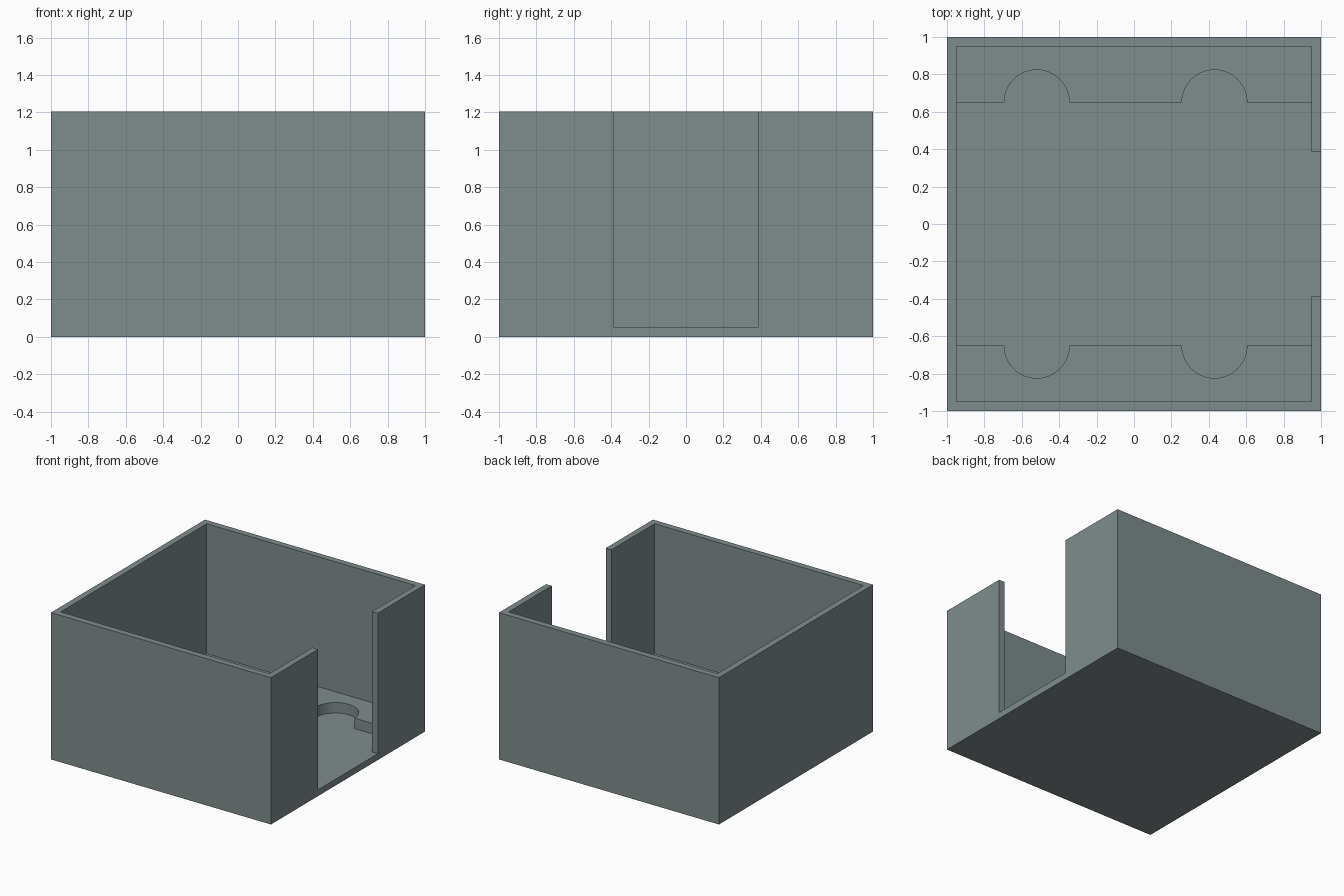
import bpy, bmesh, math

if "Cube" in bpy.data.objects:
    bpy.data.objects.remove(bpy.data.objects["Cube"])

H, FLOOR, LEDGE = 1.206, 0.052, 0.138   # rim, floor top and ledge top heights
INNER, SLOT, STEP = 0.948, 0.388, 0.65  # inner wall, half slot width, ledge edge
RADIUS, NOTCHES = 0.174, (-0.52, 0.43)  # round notches in the ledges

mat = bpy.data.materials.new("slate grey")
mat.diffuse_color = (0.212, 0.262, 0.266, 1)
mat.use_nodes = True
mat.node_tree.nodes["Principled BSDF"].inputs["Base Color"].default_value = mat.diffuse_color


def prism(name, outline, z0, z1):
    """Closed solid from a counter-clockwise outline."""
    bm = bmesh.new()
    low = [bm.verts.new((x, y, z0)) for x, y in outline]
    high = [bm.verts.new((x, y, z1)) for x, y in outline]
    bm.faces.new(low[::-1])
    bm.faces.new(high)
    n = len(outline)
    for i in range(n):
        j = (i + 1) % n
        bm.faces.new((low[i], low[j], high[j], high[i]))
    mesh = bpy.data.meshes.new(name)
    bm.to_mesh(mesh)
    bm.free()
    mesh.materials.append(mat)
    obj = bpy.data.objects.new(name, mesh)
    bpy.context.collection.objects.link(obj)
    return obj


def rect(x0, x1, y0, y1):
    return [(x0, y0), (x1, y0), (x1, y1), (x0, y1)]


# Floor recess outline: front edge with two round notches, then its half turn mirror
front = [(-INNER, -STEP)]
for cx in NOTCHES:
    for i in range(33):
        a = math.pi + math.pi * i / 32
        front.append((cx + RADIUS * math.cos(a), -STEP + RADIUS * math.sin(a)))
front.append((INNER, -STEP))
recess = front + [(x, -y) for x, y in reversed(front)]

# Box body and the volumes removed from it
box = prism("open_box", rect(-1, 1, -1, 1), 0, H)
cutters = [
    prism("cavity_cutter", rect(-INNER, INNER, -INNER, INNER), LEDGE, H + 0.2),
    prism("recess_cutter", recess, FLOOR, LEDGE + 0.2),
    prism("slot_cutter", rect(0.7, 1.2, -SLOT, SLOT), FLOOR, H + 0.3),
]
bpy.context.view_layer.objects.active = box
box.select_set(True)
for cutter in cutters:
    mod = box.modifiers.new(cutter.name, 'BOOLEAN')
    mod.operation = 'DIFFERENCE'
    mod.solver = 'EXACT'
    mod.object = cutter
    bpy.ops.object.modifier_apply(modifier=mod.name)
for cutter in cutters:
    bpy.data.objects.remove(cutter, do_unlink=True)

# Smooth the round notches, keep every corner sharp
bpy.ops.object.select_all(action='DESELECT')
box.select_set(True)
bpy.ops.object.shade_smooth_by_angle(angle=math.radians(30))
